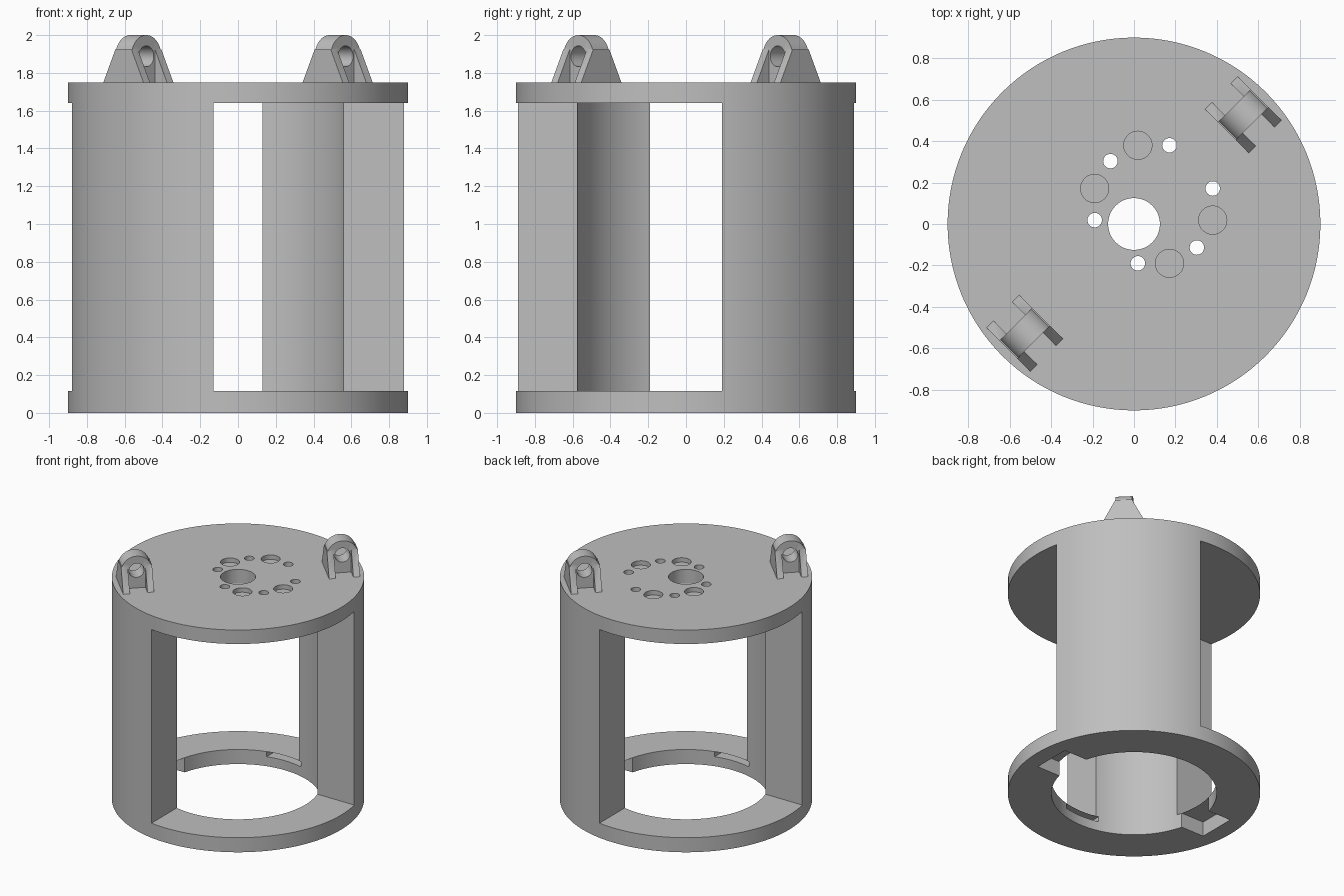
import bpy, bmesh
from math import radians, cos, sin, pi
from mathutils import Matrix, Vector

if "Cube" in bpy.data.objects:
    bpy.data.objects.remove(bpy.data.objects["Cube"], do_unlink=True)

grey = bpy.data.materials.new("plain grey")
grey.use_nodes = True
grey.diffuse_color = (0.52, 0.52, 0.52, 1)
grey.node_tree.nodes["Principled BSDF"].inputs["Base Color"].default_value = grey.diffuse_color

R, BORE = 0.9, 0.59          # housing radii
RIM, CEIL, TOP = 0.115, 1.64, 1.75


def make(name, bm):
    bmesh.ops.recalc_face_normals(bm, faces=bm.faces)
    mesh = bpy.data.meshes.new(name)
    bm.to_mesh(mesh)
    bm.free()
    mesh.materials.append(grey)
    obj = bpy.data.objects.new(name, mesh)
    bpy.context.collection.objects.link(obj)
    return obj


def cylinder(name, r, z0, z1, x=0, y=0, sides=48):
    bm = bmesh.new()
    bmesh.ops.create_cone(bm, cap_ends=True, segments=sides, radius1=r, radius2=r,
                          depth=z1 - z0, matrix=Matrix.Translation((x, y, (z0 + z1) / 2)))
    return make(name, bm)


def box(name, lo, hi):
    lo, hi = Vector(lo), Vector(hi)
    bm = bmesh.new()
    bmesh.ops.create_cube(bm, size=1, matrix=Matrix.Translation((lo + hi) / 2)
                          @ Matrix.Diagonal((*(hi - lo), 1)))
    return make(name, bm)


def prism(name, points, push):
    bm = bmesh.new()
    face = bm.faces.new([bm.verts.new(p) for p in points])
    new = bmesh.ops.extrude_face_region(bm, geom=[face])["geom"]
    bmesh.ops.translate(bm, vec=push, verts=[v for v in new if isinstance(v, bmesh.types.BMVert)])
    return make(name, bm)


def combine(obj, tools, operation="DIFFERENCE"):
    bpy.context.view_layer.objects.active = obj
    for tool in tools:
        mod = obj.modifiers.new("combine", "BOOLEAN")
        mod.operation, mod.solver, mod.object = operation, "EXACT", tool
        bpy.ops.object.modifier_apply(modifier=mod.name)
        bpy.data.objects.remove(tool, do_unlink=True)


def smooth(obj):
    bpy.ops.object.select_all(action="DESELECT")
    obj.select_set(True)
    bpy.context.view_layer.objects.active = obj
    bpy.ops.object.shade_smooth_by_angle(angle=radians(30))


# Housing: hollow drum, with two windows that leave a pair of opposite pillars
housing = cylinder("housing", R, 0, TOP, sides=128)
cutters = [
    cylinder("bore", BORE, -0.1, CEIL, sides=128),
    box("front_window", (-0.13, -1, RIM), (1, 0.19, CEIL)),
    box("back_window", (-1, -0.19, RIM), (0.13, 1, CEIL)),
    cylinder("shaft_hole", 0.125, 1.5, 1.9, sides=64),
]
# Rim: through notches at the sides, shallow pockets at front and back
for side in (-1, 1):
    xs = sorted((side * 0.5, side * 0.77))
    cutters.append(box("notch", (xs[0], -0.15, -0.1), (xs[1], 0.15, RIM)))
    cutters.append(box("pocket", (-0.15, xs[0], 0.075), (0.15, xs[1], RIM)))
# Off-centre bolt circle: small through holes and wide shallow recesses
for kind, steps in (("bolt_hole", (0, 2, 4, 6, 8, 10)), ("recess", (3, 5, 9, 11))):
    for step in steps:
        a = radians(15 + 30 * step)
        x, y = 0.095 + 0.295 * cos(a), 0.095 + 0.295 * sin(a)
        if kind == "bolt_hole":
            cutters.append(cylinder(kind, 0.035, 1.5, 1.9, x, y, 32))
        else:
            cutters.append(cylinder(kind, 0.068, TOP - 0.035, 1.9, x, y, 48))
combine(housing, cutters)
smooth(housing)


# Lugs: round-topped ear with a cross hole, braced by a sloped rib on each flank
def lug(name, angle):
    mid, half, axis_z = 0.746, 0.112, 1.888
    arch = [(mid + half * cos(pi * i / 32), -0.06, axis_z + half * sin(pi * i / 32))
            for i in range(33)]
    ear = prism(name, [(mid + half, -0.06, TOP)] + arch + [(mid - half, -0.06, TOP)], (0, 0.12, 0))
    ribs = []
    for x in (mid - half, mid + half - 0.048):
        slope = [(x, -0.15, TOP), (x, 0.15, TOP), (x, 0.06, 1.925), (x, -0.06, 1.925)]
        ribs.append(prism("rib", slope, (0.048, 0, 0)))
    combine(ear, ribs, "UNION")
    hole = cylinder("pin_hole", 0.055, -0.3, 0.3)
    hole.data.transform(Matrix.Translation((mid, 0, axis_z)) @ Matrix.Rotation(pi / 2, 4, "X"))
    combine(ear, [hole])
    ear.data.transform(Matrix.Rotation(radians(angle), 4, "Z"))
    smooth(ear)


lug("back_left_lug", 45)
lug("front_right_lug", 225)
